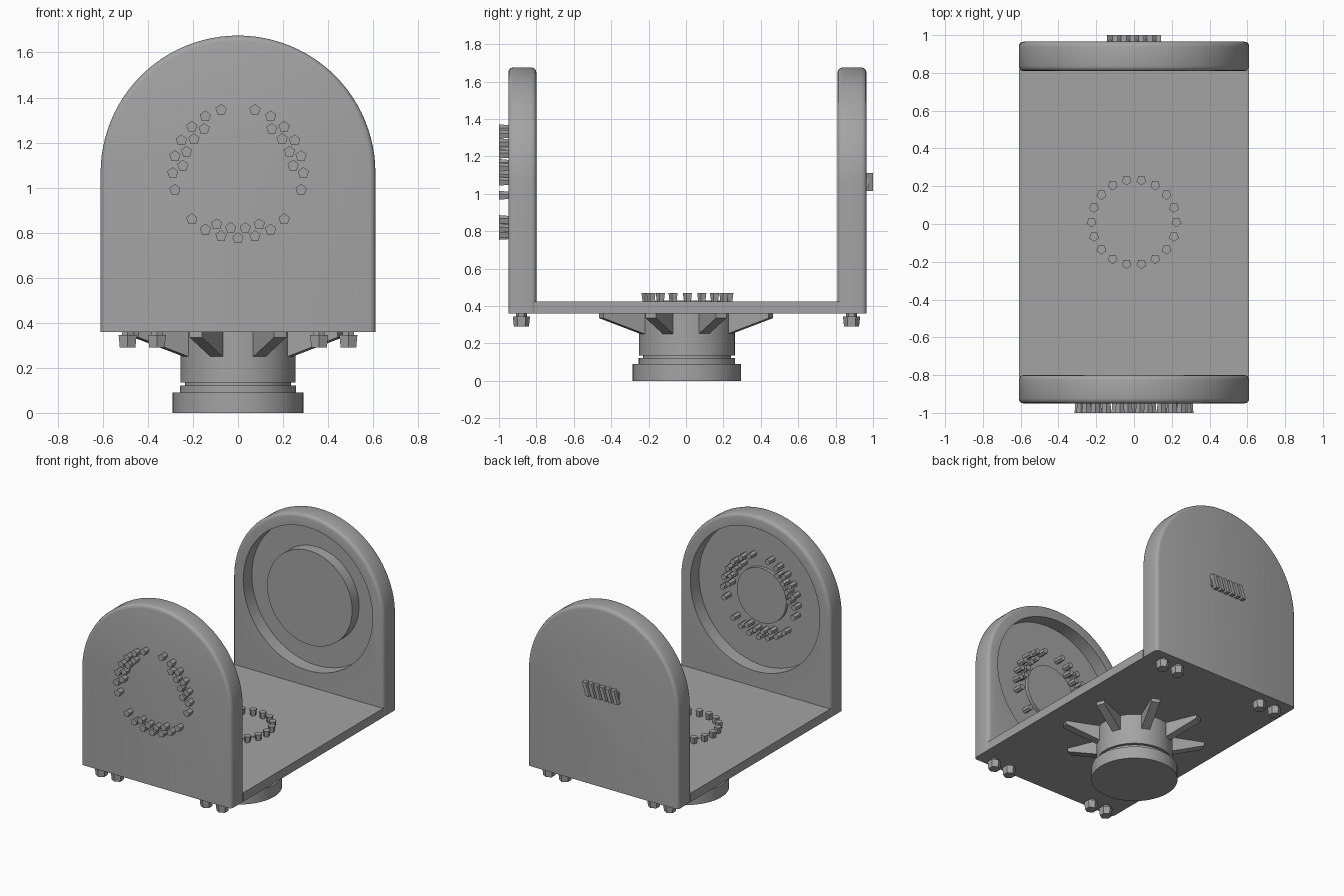
import bpy, bmesh, math
from mathutils import Matrix, Vector

old = bpy.data.objects.get("Cube")
if old:
    bpy.data.objects.remove(old, do_unlink=True)

grey = bpy.data.materials.new("machined_grey")
grey.use_nodes = True
COLOUR = (0.37, 0.37, 0.37, 1)
grey.diffuse_color = COLOUR
grey.node_tree.nodes["Principled BSDF"].inputs["Base Color"].default_value = COLOUR

CENTRE_Z = 1.065
HALF_W = 0.61
BASE_Z = 0.36


def finish(name, bm, smooth=False):
    bmesh.ops.recalc_face_normals(bm, faces=bm.faces)
    mesh = bpy.data.meshes.new(name)
    bm.to_mesh(mesh)
    bm.free()
    mesh.materials.append(grey)
    obj = bpy.data.objects.new(name, mesh)
    bpy.context.collection.objects.link(obj)
    if smooth:
        activate(obj)
        bpy.ops.object.shade_smooth_by_angle(angle=math.radians(35))
    return obj


def activate(obj):
    bpy.ops.object.select_all(action='DESELECT')
    obj.select_set(True)
    bpy.context.view_layer.objects.active = obj


def rod(bm, start, end, r1, r2=None, sides=64):
    """Add a capped cylinder or cone between two points."""
    a, b = Vector(start), Vector(end)
    turn = (b - a).to_track_quat('Z', 'Y').to_matrix().to_4x4()
    bmesh.ops.create_cone(bm, cap_ends=True, segments=sides, radius1=r1,
                          radius2=r1 if r2 is None else r2, depth=(b - a).length,
                          matrix=Matrix.Translation((a + b) / 2) @ turn)


def box(bm, low, high, shear=0):
    verts = bmesh.ops.create_cube(bm, size=1)["verts"]
    for v in verts:
        t = v.co + Vector((0.5, 0.5, 0.5))
        v.co = [l + (h - l) * f for l, h, f in zip(low, high, t)]
        v.co.x += shear * (t.z - 0.5)


def prism(bm, points, offset):
    face = bm.faces.new([bm.verts.new(p) for p in points])
    result = bmesh.ops.extrude_face_region(bm, geom=[face])
    moved = [g for g in result["geom"] if isinstance(g, bmesh.types.BMVert)]
    bmesh.ops.translate(bm, verts=moved, vec=offset)


# Arched cheek with rounded rim and round recess on its inner side
def cheek(name, y0, y1, inner_y, floor_y):
    bm = bmesh.new()
    arc = [math.pi * i / 48 for i in range(49)]
    outline = [(HALF_W, y0, BASE_Z)]
    outline += [(HALF_W * math.cos(a), y0, CENTRE_Z + HALF_W * math.sin(a)) for a in arc]
    outline += [(-HALF_W, y0, BASE_Z)]
    prism(bm, outline, (0, y1 - y0, 0))
    rim = [e for e in bm.edges
           if abs(e.verts[0].co.y - e.verts[1].co.y) < 0.001
           and max(v.co.z for v in e.verts) > BASE_Z + 0.01]
    bmesh.ops.bevel(bm, geom=rim, offset=0.025, segments=3, profile=0.5, affect='EDGES')
    obj = finish(name, bm)

    cut = bmesh.new()
    past = inner_y + (0.1 if inner_y > floor_y else -0.1)
    rod(cut, (0, floor_y, CENTRE_Z), (0, past, CENTRE_Z), 0.525)
    cutter = finish("recess_cutter", cut)
    cutter.hide_render = True
    mod = obj.modifiers.new("recess", 'BOOLEAN')
    mod.object = cutter
    mod.operation = 'DIFFERENCE'
    mod.solver = 'EXACT'
    activate(obj)
    bpy.ops.object.modifier_apply(modifier=mod.name)
    bpy.data.objects.remove(cutter, do_unlink=True)
    activate(obj)
    bpy.ops.object.shade_smooth_by_angle(angle=math.radians(35))


cheek("front_cheek", -0.95, -0.80, -0.80, -0.90)
cheek("back_cheek", 0.81, 0.965, 0.81, 0.91)

# Discs inside the recesses
bm = bmesh.new()
rod(bm, (0, -0.91, CENTRE_Z), (0, -0.875, CENTRE_Z), 0.2)
finish("front_hub", bm, True)
bm = bmesh.new()
rod(bm, (0, 0.92, CENTRE_Z), (0, 0.83, CENTRE_Z), 0.345)
finish("back_hub", bm, True)

# Base plate with a shallow round seat
bm = bmesh.new()
box(bm, (-HALF_W, -0.81, BASE_Z), (HALF_W, 0.82, 0.425))
finish("base_plate", bm)
bm = bmesh.new()
rod(bm, (0, 0.01, 0.42), (0, 0.01, 0.429), 0.175)
finish("plate_seat", bm, True)

# Ring of bolts on the plate
bm = bmesh.new()
for i in range(18):
    a = math.radians(20 * i)
    x, y = 0.225 * math.cos(a), 0.01 + 0.225 * math.sin(a)
    rod(bm, (x, y, 0.42), (x, y, 0.47), 0.02, 0.027, sides=5)
finish("plate_bolts", bm)

# Two staggered rings of bolts through the front cheek
bm = bmesh.new()
outer = [(0.29, 15 * i) for i in range(24) if i not in (6, 14, 22)]
inner = [(0.247, d + s) for d in (7.5, 22.5, 37.5, 52.5) for s in (0, 120 - 2 * d + 60)]
inner += [(0.247, d) for d in (247.5, 262.5, 277.5, 292.5)]
for r, deg in outer + inner:
    a = math.radians(deg)
    x, z = r * math.cos(a), CENTRE_Z + r * math.sin(a)
    rod(bm, (x, -0.94, z), (x, -1.0, z), 0.021, 0.026, sides=5)
    rod(bm, (x, -0.91, z), (x, -0.835, z), 0.021, sides=6)
finish("front_cheek_bolts", bm)

# Hex bolts under both cheeks
bm = bmesh.new()
for y in (-0.88, 0.885):
    for x in (-0.49, -0.36, 0.36, 0.49):
        rod(bm, (x, y, 0.34), (x, y, BASE_Z + 0.01), 0.03, sides=6)
        rod(bm, (x, y, 0.345), (x, y, 0.29), 0.046, 0.04, sides=6)
finish("underside_bolts", bm)

# Stepped swivel pedestal
bm = bmesh.new()
for low, high, r in ((0, 0.09, 0.29), (0.085, 0.122, 0.258),
                     (0.12, 0.14, 0.235), (0.135, 0.365, 0.256)):
    rod(bm, (0, 0.005, low), (0, 0.005, high), r)
finish("pedestal", bm, True)

# Tapered ribs bracing the pedestal
bm = bmesh.new()
profile = ((0.22, 0.362), (0.49, 0.362), (0.49, 0.335), (0.25, 0.25), (0.22, 0.25))
for i in range(8):
    rib = bmesh.new()
    prism(rib, [(r, -0.03, z) for r, z in profile], (0, 0.06, 0))
    bmesh.ops.rotate(rib, verts=rib.verts, cent=(0, 0, 0),
                     matrix=Matrix.Rotation(math.radians(22.5 + 45 * i), 3, 'Z'))
    part = bpy.data.meshes.new("rib_part")
    rib.to_mesh(part)
    rib.free()
    bm.from_mesh(part)
    bpy.data.meshes.remove(part)
finish("pedestal_ribs", bm)

# Ridged grip badge on the back
bm = bmesh.new()
box(bm, (-0.135, 0.96, 1.03), (0.135, 0.975, 1.095))
for i in range(6):
    x = -0.115 + 0.046 * i
    box(bm, (x - 0.014, 0.96, 1.015), (x + 0.014, 1.0, 1.11), shear=0.03)
finish("back_ridged_badge", bm)
